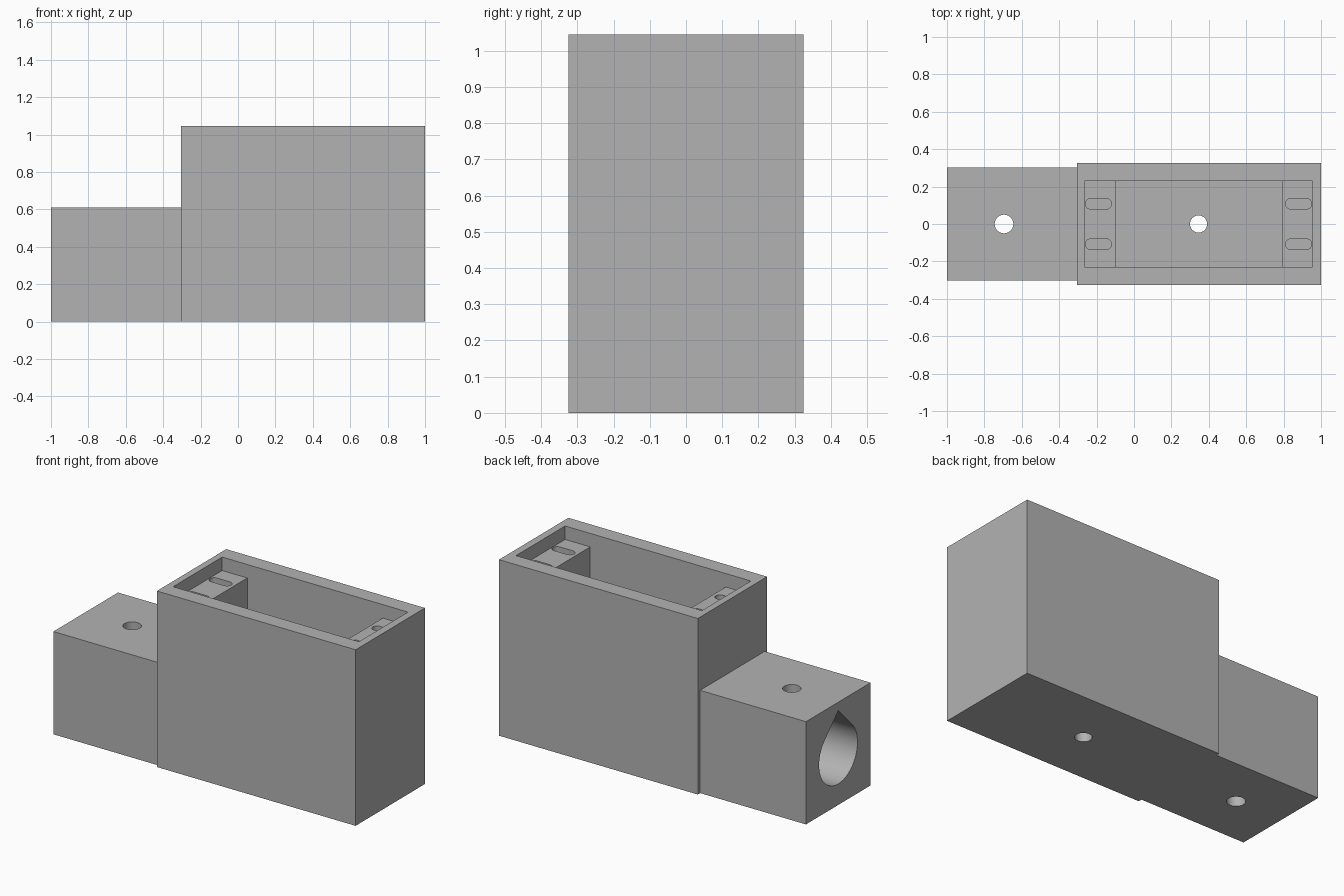
import bpy, bmesh, math

cube = bpy.data.objects.get("Cube")
if cube:
    bpy.data.objects.remove(cube, do_unlink=True)

grey = bpy.data.materials.new("plain_grey")
grey.use_nodes = True
COLOUR = (0.45, 0.45, 0.45, 1)
grey.diffuse_color = COLOUR
grey.node_tree.nodes["Principled BSDF"].inputs["Base Color"].default_value = COLOUR


def prism(name, outline, depth):
    """Extrude a closed outline of 3D points along the vector depth."""
    bm = bmesh.new()
    face = bm.faces.new([bm.verts.new(p) for p in outline])
    new = bmesh.ops.extrude_face_region(bm, geom=[face])["geom"]
    bmesh.ops.translate(bm, vec=depth, verts=[v for v in new if isinstance(v, bmesh.types.BMVert)])
    bmesh.ops.recalc_face_normals(bm, faces=bm.faces)
    mesh = bpy.data.meshes.new(name)
    bm.to_mesh(mesh)
    bm.free()
    mesh.materials.append(grey)
    obj = bpy.data.objects.new(name, mesh)
    bpy.context.collection.objects.link(obj)
    return obj


def box(name, x0, x1, half_y, z0, z1):
    outline = [(x0, -half_y, z0), (x1, -half_y, z0), (x1, half_y, z0), (x0, half_y, z0)]
    return prism(name, outline, (0, 0, z1 - z0))


def slot(name, x0, x1, y, r, z0, z1, n=16):
    """Upright rounded slot; a round hole when x0 equals x1."""
    outline = []
    for cx, start in ((x1, -math.pi / 2), (x0, math.pi / 2)):
        for i in range(n + (x0 != x1)):
            a = start + math.pi * i / n
            outline.append((cx + r * math.cos(a), y + r * math.sin(a), z0))
    return prism(name, outline, (0, 0, z1 - z0))


def teardrop(name, x0, x1, z, r, n=36):
    """Level bore with a pointed roof."""
    outline = [(x0, 0, z + r * math.sqrt(2))]
    for i in range(n + 1):
        a = math.radians(135 + 270 * i / n)
        outline.append((x0, r * math.cos(a), z + r * math.sin(a)))
    return prism(name, outline, (x1 - x0, 0, 0))


def cut(target, cutters):
    bpy.ops.object.select_all(action="DESELECT")
    bpy.context.view_layer.objects.active = target
    target.select_set(True)
    for c in cutters:
        c.hide_render = True
        mod = target.modifiers.new("cut", "BOOLEAN")
        mod.operation, mod.solver, mod.object = "DIFFERENCE", "EXACT", c
        bpy.ops.object.modifier_apply(modifier=mod.name)
        bpy.data.objects.remove(c, do_unlink=True)
    bpy.ops.object.shade_smooth_by_angle(angle=math.radians(30))


# Tall open housing with a stepped pocket, shelf slots and a floor hole
JOIN, TOP, SHELF = -0.305, 1.045, 0.965
housing = box("housing", JOIN, 1, 0.325, 0, TOP)
cutters = [
    box("shelf_recess", -0.265, 0.955, 0.23, SHELF, TOP + 0.1),
    box("deep_well", -0.1, 0.79, 0.23, 0.08, TOP + 0.05),
    slot("floor_hole", 0.345, 0.345, 0, 0.046, -0.1, 0.2),
]
for x in (-0.19, 0.88):
    for side in (-1, 1):
        cutters.append(slot("screw_slot", x - 0.042, x + 0.042, side * 0.108, 0.028, SHELF - 0.25, SHELF + 0.05))
cut(housing, cutters)

# Low socket block with a teardrop bore and an upright pin hole
socket = box("socket_block", -1, JOIN, 0.303, 0, 0.61)
cut(socket, [
    teardrop("bore", -1.1, JOIN - 0.04, 0.305, 0.18),
    slot("pin_hole", -0.695, -0.695, 0, 0.05, -0.1, 0.8),
])
